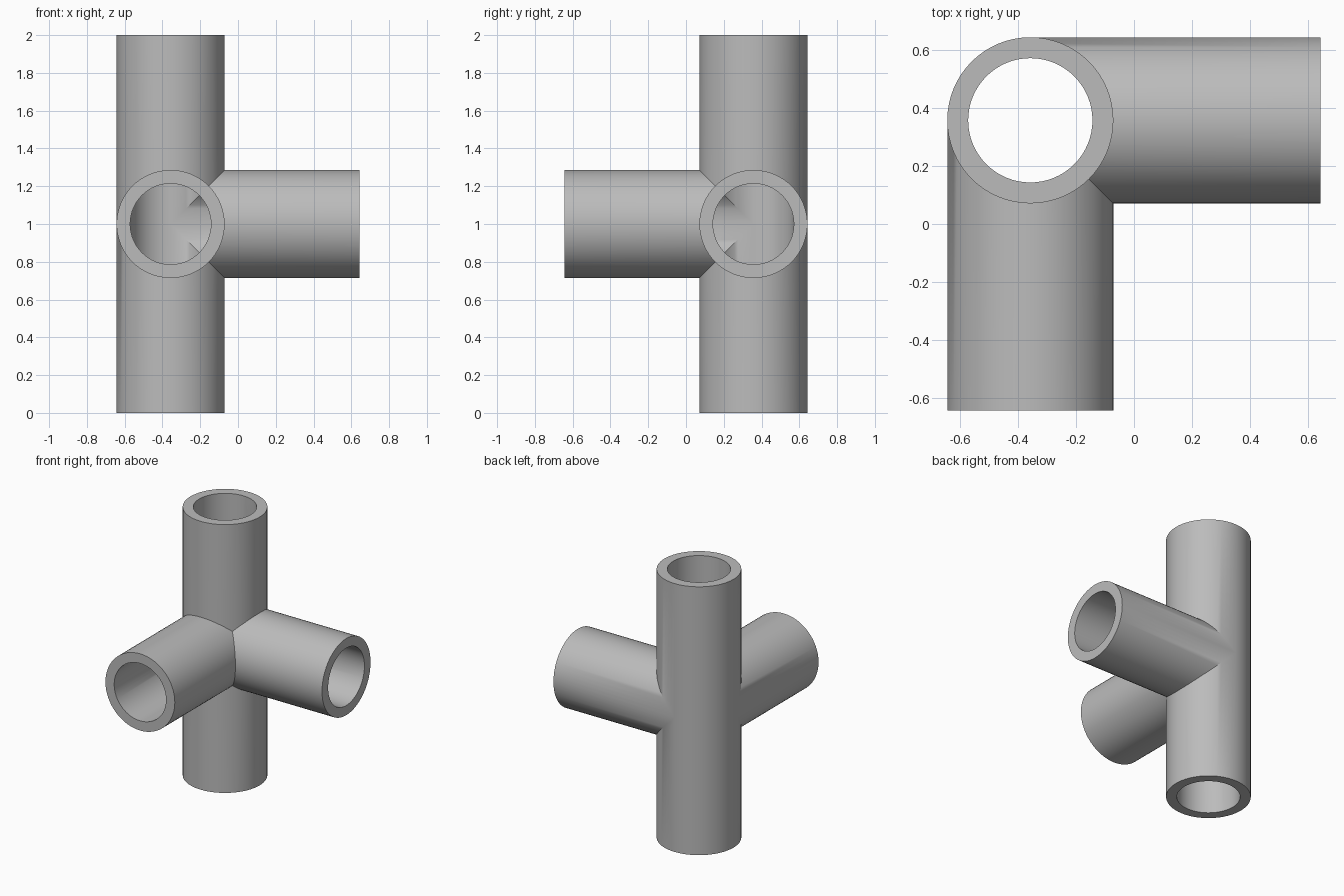
import bpy, bmesh
from math import sin, cos, pi, radians
from mathutils import Vector

cube = bpy.data.objects.get("Cube")
if cube:
    bpy.data.objects.remove(cube)

SEGMENTS = 64            # multiple of 8, so the mitre corners land on vertices
OUTER, INNER = 0.286, 0.214
ARM = 1.0                # from the joint centre to each open end
CENTRE = Vector((-0.357, 0.357, 1.0))

X, Y, Z = Vector((1, 0, 0)), Vector((0, 1, 0)), Vector((0, 0, 1))
DIRECTIONS = [X, -Y, Z, -Z]

# Plain grey
grey = bpy.data.materials.new("grey")
grey.use_nodes = True
colour = (0.5, 0.5, 0.5, 1)
grey.diffuse_color = colour
grey.node_tree.nodes["Principled BSDF"].inputs["Base Color"].default_value = colour


def arm_wall(bm, axis, radius):
    """Tube wall mitred against the other arms; returns its open end ring."""
    u = Z if axis.z == 0 else X
    v = axis.cross(u)
    others = [d for d in DIRECTIONS if abs(d.dot(axis)) < 0.5]
    start, end = [], []
    for i in range(SEGMENTS):
        a = 2 * pi * i / SEGMENTS
        p = (u * cos(a) + v * sin(a)) * radius
        mitre = max([0] + [p.dot(d) for d in others])
        start.append(bm.verts.new(p + axis * mitre))
        end.append(bm.verts.new(p + axis * ARM))
    bridge(bm, start, end)
    return end


def bridge(bm, ring_a, ring_b):
    for i in range(SEGMENTS):
        j = (i + 1) % SEGMENTS
        bm.faces.new((ring_a[i], ring_a[j], ring_b[j], ring_b[i]))


# Four hollow arms: side, front, top and bottom, with flat annular ends
bm = bmesh.new()
for direction in DIRECTIONS:
    outer_end = arm_wall(bm, direction, OUTER)
    inner_end = arm_wall(bm, direction, INNER)
    bridge(bm, outer_end, inner_end)

# Weld the mitres into one shell
bmesh.ops.remove_doubles(bm, verts=bm.verts, dist=0.0001)
bmesh.ops.recalc_face_normals(bm, faces=bm.faces)
mesh = bpy.data.meshes.new("pipe_joint")
bm.to_mesh(mesh)
bm.free()
mesh.materials.append(grey)

joint = bpy.data.objects.new("pipe_joint", mesh)
joint.location = CENTRE
bpy.context.collection.objects.link(joint)
bpy.ops.object.select_all(action="DESELECT")
joint.select_set(True)
bpy.context.view_layer.objects.active = joint
bpy.ops.object.shade_smooth_by_angle(angle=radians(30))
